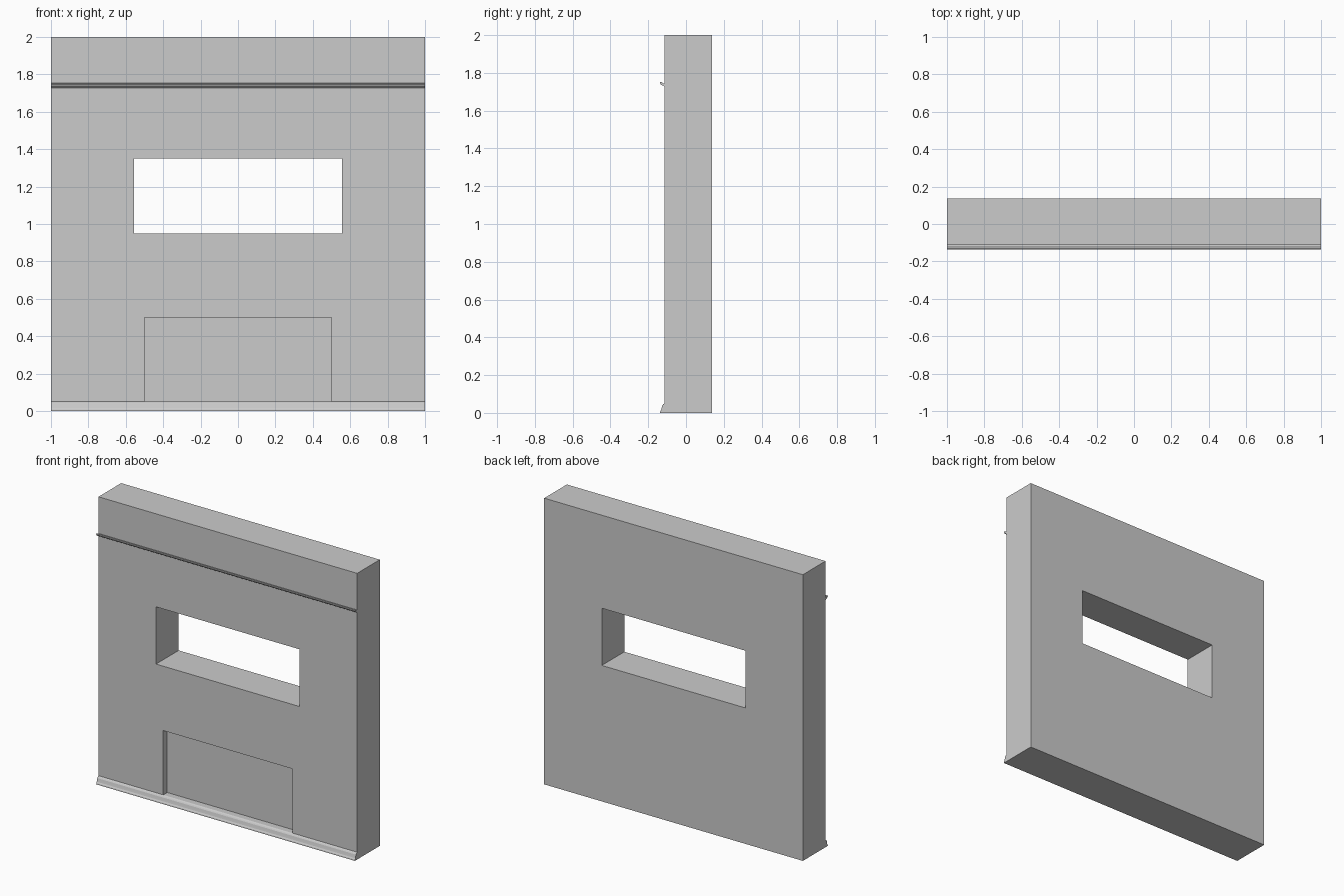
import bpy, bmesh

if "Cube" in bpy.data.objects:
    bpy.data.objects.remove(bpy.data.objects["Cube"])

FRONT, BACK = -0.1125, 0.1375


def box(name, x, y, z):
    bm = bmesh.new()
    bmesh.ops.create_cube(bm, size=1)
    lo, hi = zip(x, y, z)
    for v in bm.verts:
        v.co = [hi[i] if v.co[i] > 0 else lo[i] for i in range(3)]
    return link(name, bm)


def link(name, bm):
    bmesh.ops.recalc_face_normals(bm, faces=bm.faces)
    mesh = bpy.data.meshes.new(name)
    bm.to_mesh(mesh)
    bm.free()
    ob = bpy.data.objects.new(name, mesh)
    bpy.context.collection.objects.link(ob)
    return ob


def moulding(name, profile):
    """Sweep a (projection, height) profile along the full wall width."""
    bm = bmesh.new()
    face = bm.faces.new([bm.verts.new((-1, FRONT - p, z)) for p, z in profile])
    ext = bmesh.ops.extrude_face_region(bm, geom=[face], use_keep_orig=True)
    for v in ext["geom"]:
        if isinstance(v, bmesh.types.BMVert):
            v.co.x = 1
    return link(name, bm)


# Wall slab with a through window and a shallow front recess
wall = box("wall", (-1, 1), (FRONT, BACK), (0, 2))
cutters = [
    box("window_cutter", (-0.555, 0.555), (-0.5, 0.5), (0.95, 1.35)),
    box("recess_cutter", (-0.5, 0.5), (-0.5, FRONT + 0.045), (0.05, 0.5)),
]
bpy.context.view_layer.objects.active = wall
for cutter in cutters:
    cutter.hide_render = True
    mod = wall.modifiers.new(cutter.name, 'BOOLEAN')
    mod.operation, mod.solver, mod.object = 'DIFFERENCE', 'EXACT', cutter
    bpy.ops.object.modifier_apply(modifier=mod.name)
    bpy.data.objects.remove(cutter)

# Sloping skirting along the floor
moulding("skirting", [
    (0, 0), (0.025, 0), (0.024, 0.008), (0.019, 0.016), (0.016, 0.027),
    (0.013, 0.039), (0.008, 0.046), (0, 0.051)])

# Hooked rail near the top, with a rounded lip
moulding("picture_rail", [
    (0, 1.726), (0.004, 1.728), (0.008, 1.732), (0.015, 1.734),
    (0.021, 1.738), (0.025, 1.745), (0.024, 1.751), (0.019, 1.753),
    (0.014, 1.750), (0.010, 1.745), (0, 1.744)])
